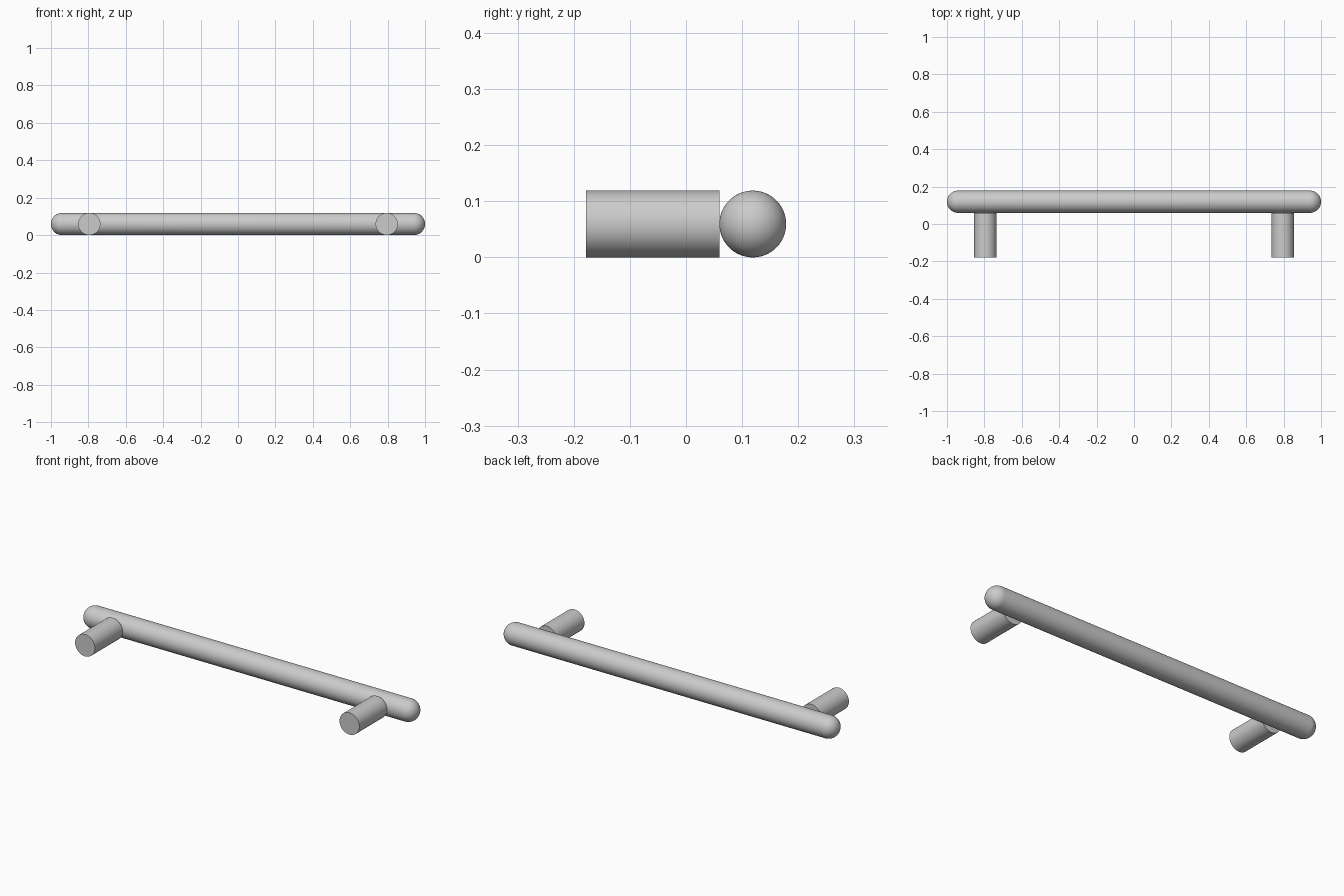
import bpy, bmesh
from math import sin, cos, pi
from mathutils import Matrix

if "Cube" in bpy.data.objects:
    bpy.data.objects.remove(bpy.data.objects["Cube"])

R = 0.0595          # radius of bar and posts
BAR_Y = 0.119       # bar axis
BACK_Y = -0.1785    # mounting end of the posts
POST_X = 0.795
SEG = 64


def lathe(name, profile, matrix):
    """Revolve (radius, height) points about local z, then place the result."""
    bm = bmesh.new()
    verts = [bm.verts.new((r, 0, h)) for r, h in profile]
    edges = [bm.edges.new(pair) for pair in zip(verts, verts[1:])]
    bmesh.ops.spin(bm, geom=verts + edges, axis=(0, 0, 1), cent=(0, 0, 0),
                   angle=2 * pi, steps=SEG, use_duplicate=False)
    bmesh.ops.remove_doubles(bm, verts=bm.verts, dist=1e-5)
    bmesh.ops.recalc_face_normals(bm, faces=bm.faces)
    bm.transform(matrix)
    mesh = bpy.data.meshes.new(name)
    bm.to_mesh(mesh)
    bm.free()
    obj = bpy.data.objects.new(name, mesh)
    bpy.context.collection.objects.link(obj)
    bpy.context.view_layer.objects.active = obj
    obj.select_set(True)
    bpy.ops.object.shade_smooth_by_angle()
    obj.select_set(False)
    return obj


# Grip bar along x with rounded ends
arc = [(R * cos(i * pi / 32), 1 - R + R * sin(i * pi / 32)) for i in range(17)]
profile = [(r, -h) for r, h in reversed(arc)] + arc
lathe("grip_bar", profile,
      Matrix.Translation((0, BAR_Y, R)) @ Matrix.Rotation(pi / 2, 4, 'Y'))

# Two flat-ended mounting posts that butt against the bar
length = BAR_Y - R - BACK_Y
for side, x in (("left", -POST_X), ("right", POST_X)):
    lathe(side + "_post", [(0, 0), (R, 0), (R, length), (0, length)],
          Matrix.Translation((x, BACK_Y, R)) @ Matrix.Rotation(-pi / 2, 4, 'X'))
